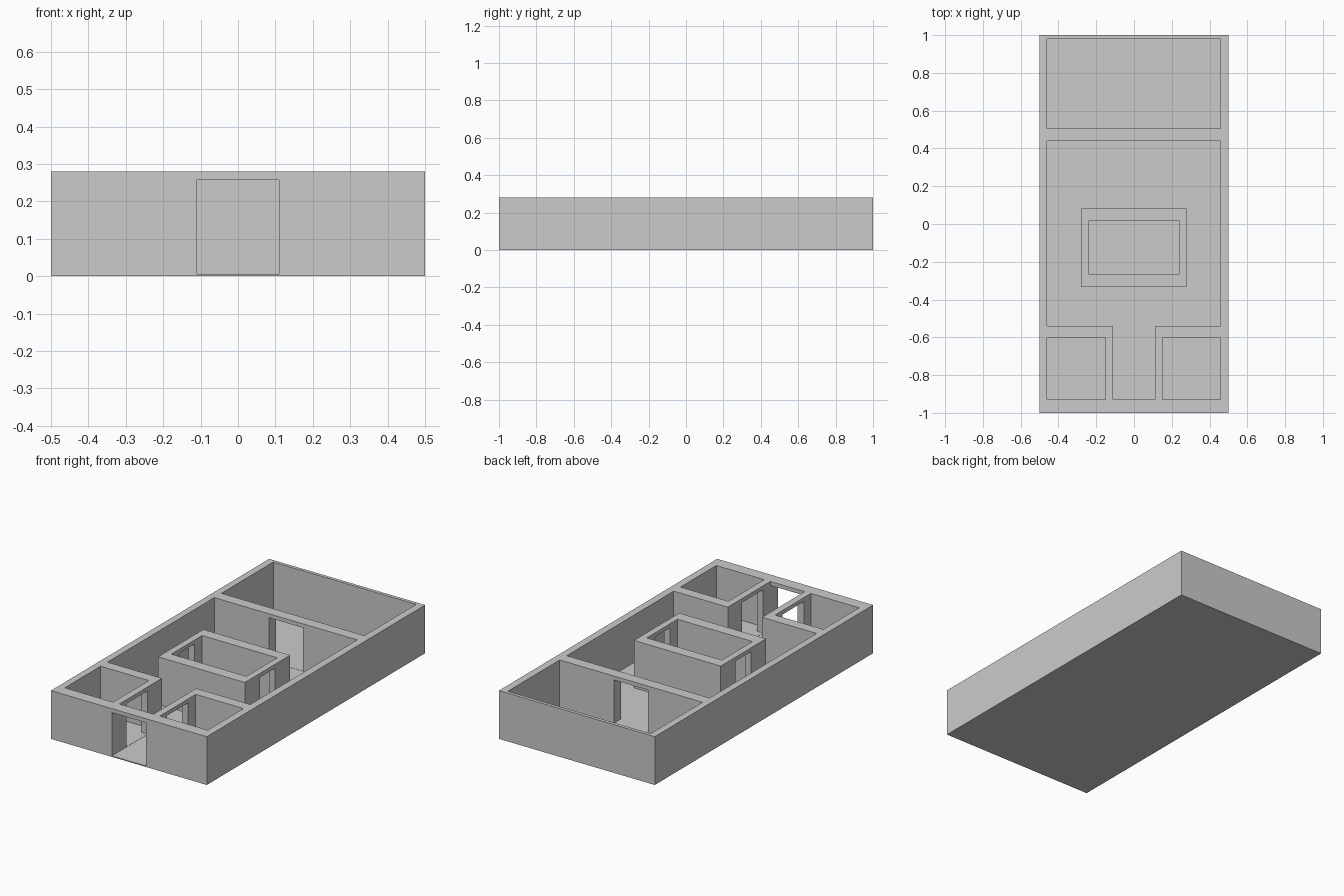
import bpy

if "Cube" in bpy.data.objects:
    bpy.data.objects.remove(bpy.data.objects["Cube"])

FLOOR, TOP, LINTEL = 0.005, 0.28, 0.257
SILL = FLOOR + 0.001


def box(name, x0, x1, y0, y1, z0, z1):
    bpy.ops.mesh.primitive_cube_add(size=1, location=((x0 + x1) / 2, (y0 + y1) / 2, (z0 + z1) / 2))
    ob = bpy.context.object
    ob.name = name
    ob.scale = (x1 - x0, y1 - y0, z1 - z0)
    bpy.ops.object.transform_apply(location=False, rotation=False, scale=True)
    return ob


def cut(target, x0, x1, y0, y1, z0=FLOOR, z1=0.4):
    """Subtract a box from target and discard the cutter."""
    cutter = box("cutter", x0, x1, y0, y1, z0, z1)
    mod = target.modifiers.new("cut", 'BOOLEAN')
    mod.operation = 'DIFFERENCE'
    mod.solver = 'EXACT'
    mod.object = cutter
    bpy.context.view_layer.objects.active = target
    bpy.ops.object.modifier_apply(modifier=mod.name)
    bpy.data.objects.remove(cutter, do_unlink=True)


# Outer building: floor slab and walls carved from one block
building = box("building_walls", -0.5, 0.5, -1, 1, 0, TOP)
cut(building, -0.46, 0.457, 0.505, 0.98)        # back room
cut(building, -0.46, 0.457, -0.54, 0.44)        # main hall
cut(building, -0.11, 0.11, -0.93, -0.50)        # entrance corridor
cut(building, -0.46, -0.15, -0.93, -0.602)      # left side room
cut(building, 0.15, 0.457, -0.93, -0.602)       # right side room

# Doorways of the outer building
cut(building, -0.109, 0.109, -1.1, -0.90, SILL, LINTEL)   # front door
cut(building, -0.109, 0.109, 0.40, 0.55, SILL, LINTEL)    # door to back room
for s in (-1, 1):                                         # side room doors
    a, b = sorted((s * 0.09, s * 0.17))
    cut(building, a, b, -0.865, -0.672, SILL, LINTEL)

# Inner chamber with a doorway on each side
chamber = box("inner_chamber", -0.28, 0.277, -0.333, 0.082, FLOOR, TOP)
cut(chamber, -0.242, 0.24, -0.265, 0.017, -0.1)
cut(chamber, -0.4, 0.4, -0.195, -0.055, -0.1, LINTEL)
